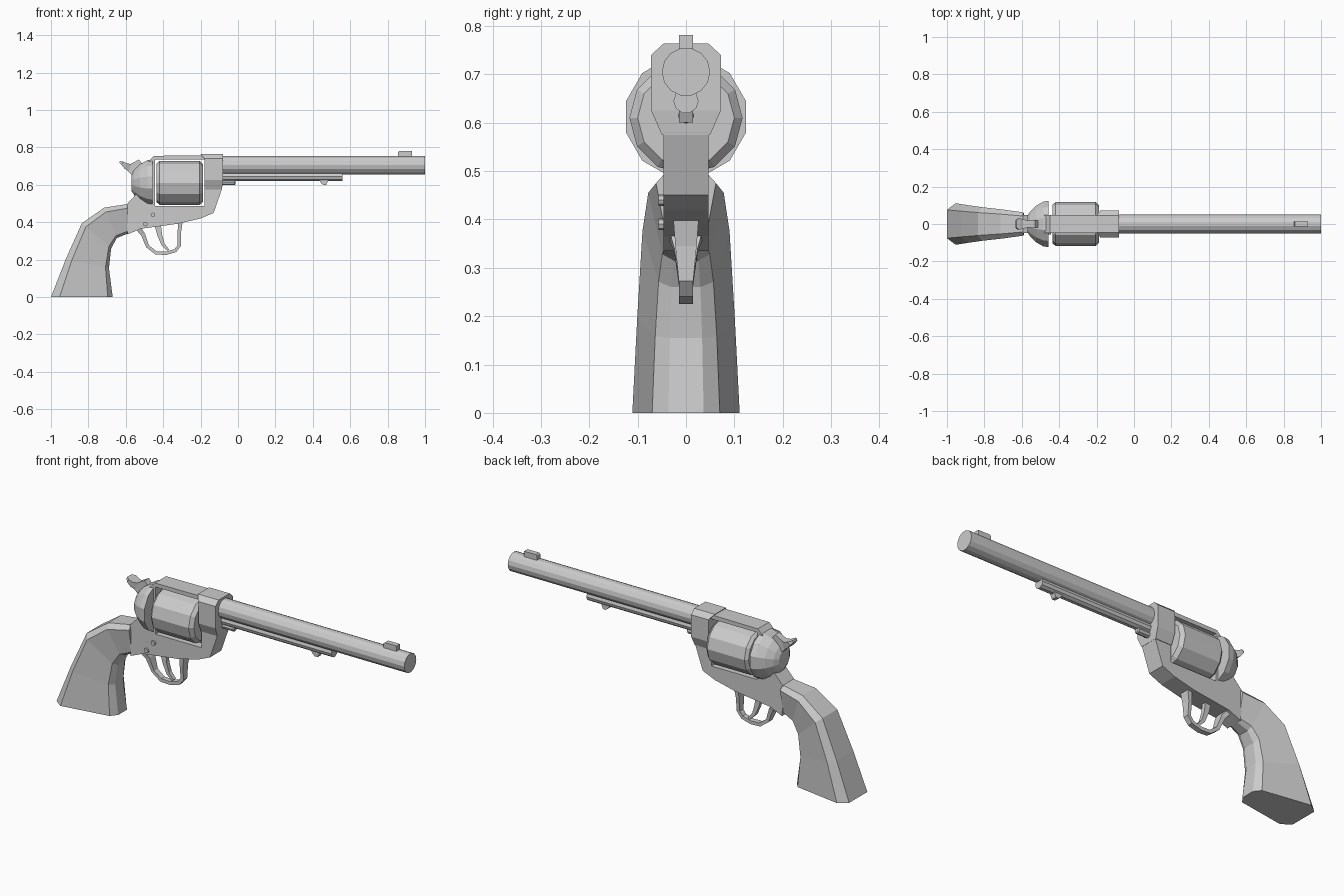
import bpy, bmesh, math


def finish(name, bm):
    bmesh.ops.recalc_face_normals(bm, faces=bm.faces)
    me = bpy.data.meshes.new(name)
    bm.to_mesh(me)
    bm.free()
    ob = bpy.data.objects.new(name, me)
    bpy.context.collection.objects.link(ob)
    return ob


def loft(name, rings):
    """Skin a list of equal-length point rings and cap both ends."""
    bm = bmesh.new()
    vs = [[bm.verts.new(p) for p in r] for r in rings]
    n = len(vs[0])
    for a, b in zip(vs, vs[1:]):
        for i in range(n):
            j = (i + 1) % n
            bm.faces.new((a[i], a[j], b[j], b[i]))
    bm.faces.new(vs[0])
    bm.faces.new(vs[-1])
    return finish(name, bm)


def lathe(name, stations, cz, sides=12, turn=0.0):
    """Faceted round body along x from (x, radius) stations."""
    ang = [2 * math.pi * (i + turn) / sides for i in range(sides)]
    return loft(name, [[(x, r * math.cos(a), cz + r * math.sin(a)) for a in ang]
                       for x, r in stations])


def prism(name, profile, half, y=0.0):
    """Extrude an (x, z) profile across y."""
    return loft(name, [[(x, y + s * half, z) for x, z in profile] for s in (-1, 1)])


def band(name, path):
    """Strip with rectangular section: path of (x, z, thickness, half width)."""
    rings = []
    for i, (x, z, t, w) in enumerate(path):
        a, b = path[max(i - 1, 0)], path[min(i + 1, len(path) - 1)]
        dx, dz = b[0] - a[0], b[1] - a[1]
        l = math.hypot(dx, dz)
        nx, nz = -dz / l * t / 2, dx / l * t / 2
        rings.append([(x + nx, -w, z + nz), (x + nx, w, z + nz),
                      (x - nx, w, z - nz), (x - nx, -w, z - nz)])
    return loft(name, rings)


# Barrel, front sight and ejector tube with its two lugs
lathe("barrel", [(-0.1, 0.05), (1.0, 0.05)], 0.705, 14)
prism("front_sight", [(0.855, 0.74), (0.855, 0.775), (0.862, 0.781),
                      (0.93, 0.781), (0.93, 0.74)], 0.014)
lathe("ejector_tube", [(-0.1, 0.026), (0.56, 0.026)], 0.645, 10)
prism("ejector_button", [(0.43, 0.63), (0.445, 0.608), (0.455, 0.6),
                         (0.472, 0.6), (0.485, 0.63)], 0.014)
lathe("pin_head", [(-0.1, 0.017), (-0.02, 0.017), (-0.014, 0.012)], 0.615, 8)

# Frame: top strap, rear wall and lower body around the cylinder window
prism("frame", [(-0.18, 0.757), (-0.45, 0.755), (-0.47, 0.735), (-0.54, 0.66),
                (-0.54, 0.555), (-0.6, 0.49), (-0.59, 0.335), (-0.52, 0.365),
                (-0.32, 0.392), (-0.2, 0.42), (-0.13, 0.45), (-0.085, 0.58),
                (-0.18, 0.58), (-0.18, 0.488), (-0.445, 0.488),
                (-0.445, 0.735), (-0.18, 0.735)], 0.047)
loft("frame_front", [[(a, -w, z), (b, -w, z), (b, w, z), (a, w, z)]
                     for a, b, w, z in ((-0.18, -0.086, 0.05, 0.575),
                                        (-0.18, -0.08, 0.072, 0.625),
                                        (-0.18, -0.08, 0.072, 0.74),
                                        (-0.20, -0.08, 0.046, 0.764))])

# Rounded recoil shield and the cylinder
lathe("recoil_shield", [(-0.457, 0.128), (-0.485, 0.124), (-0.525, 0.1),
                        (-0.555, 0.07), (-0.57, 0.045)], 0.612, 12, 0.5)
lathe("cylinder", [(-0.435, 0.103), (-0.42, 0.117), (-0.205, 0.117),
                   (-0.187, 0.1)], 0.61, 12)

# Hammer with a flared thumb spur
prism("hammer", [(-0.585, 0.705), (-0.53, 0.735), (-0.5, 0.7), (-0.52, 0.63),
                 (-0.565, 0.65), (-0.595, 0.68)], 0.018)
band("hammer_spur", [(-0.57, 0.69, 0.045, 0.016), (-0.6, 0.7, 0.03, 0.026),
                     (-0.618, 0.716, 0.018, 0.03), (-0.632, 0.724, 0.01, 0.018)])

# Trigger guard and trigger
band("trigger_guard", [(-0.535, 0.37, 0.03, 0.035), (-0.508, 0.335, 0.022, 0.024),
                       (-0.483, 0.27, 0.018, 0.015), (-0.438, 0.236, 0.018, 0.014),
                       (-0.385, 0.234, 0.018, 0.014), (-0.335, 0.248, 0.018, 0.014),
                       (-0.314, 0.275, 0.018, 0.015), (-0.314, 0.345, 0.018, 0.022),
                       (-0.308, 0.4, 0.024, 0.026)])
band("trigger", [(-0.43, 0.39, 0.035, 0.011), (-0.418, 0.33, 0.025, 0.011),
                 (-0.4, 0.28, 0.018, 0.011), (-0.372, 0.25, 0.012, 0.011)])

# Frame screws on the near side
for i, (x, z) in enumerate(((-0.455, 0.44), (-0.495, 0.39))):
    ring = [(x + 0.012 * math.cos(k * math.pi / 4), z + 0.012 * math.sin(k * math.pi / 4))
            for k in range(8)]
    prism(f"frame_screw_{i + 1}", ring, 0.01, -0.047)

# Grip: eight-sided sections from butt to frame (back x,z, front x,z, half width)
rings = []
for bx, bz, fx, fz, w in ((-1.0, 0, -0.67, 0, 0.111),
                          (-0.922, 0.2, -0.69, 0.155, 0.101),
                          (-0.835, 0.395, -0.678, 0.26, 0.09),
                          (-0.715, 0.478, -0.648, 0.315, 0.078),
                          (-0.59, 0.497, -0.588, 0.34, 0.062)):
    half = [(0.0, 0.68), (0.14, 1.0), (0.92, 0.63), (1.0, 0.33)]
    pts = [(bx + (fx - bx) * t, w * s, bz + (fz - bz) * t) for t, s in half]
    rings.append(pts + [(x, -y, z) for x, y, z in reversed(pts)])
loft("grip", rings)
